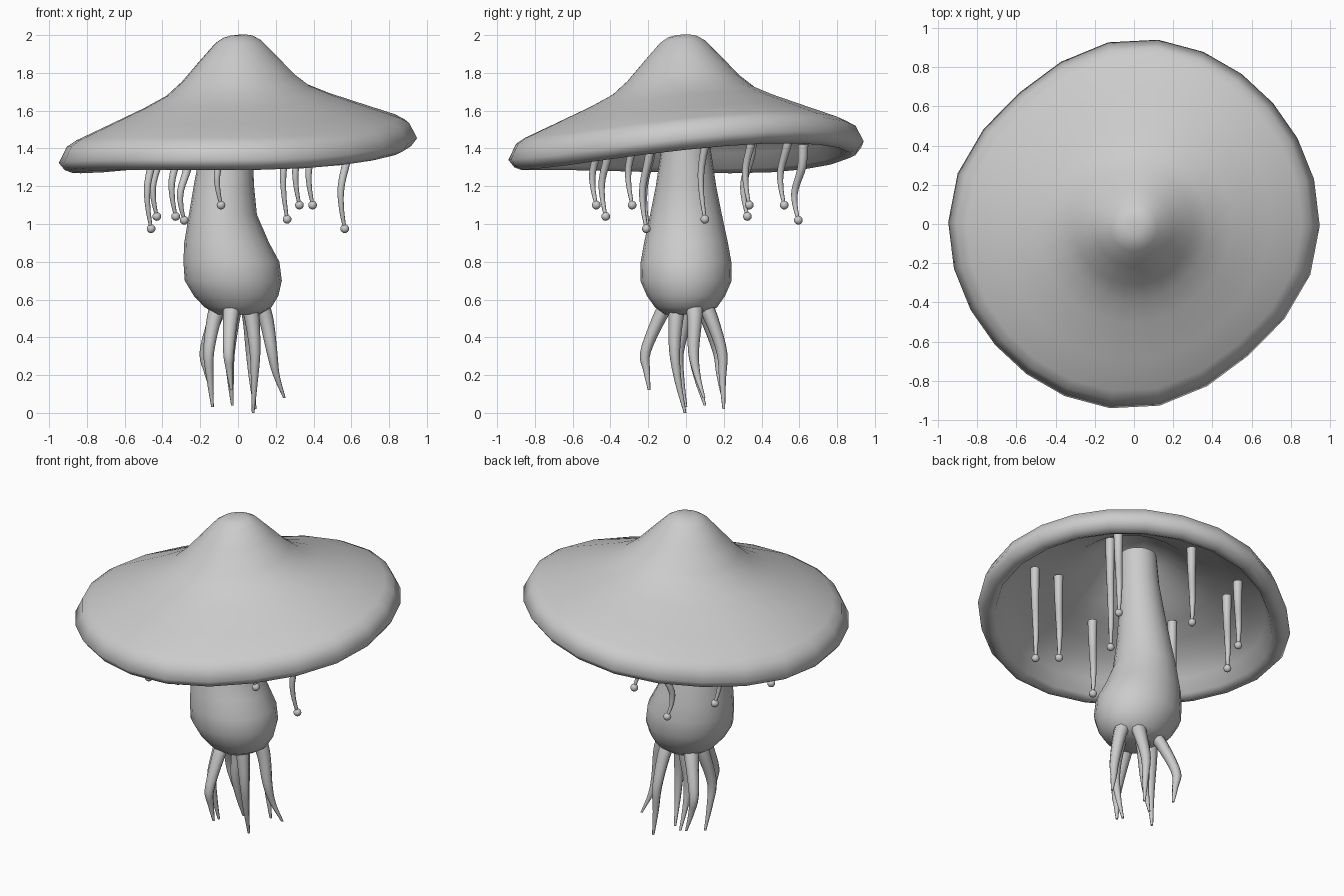
import bpy
import bmesh
import math
from mathutils import Vector

cube = bpy.data.objects.get("Cube")
if cube:
    bpy.data.objects.remove(cube, do_unlink=True)

grey = bpy.data.materials.new("plain grey")
grey.use_nodes = True
grey.diffuse_color = (0.6, 0.6, 0.6, 1)
grey.node_tree.nodes["Principled BSDF"].inputs["Base Color"].default_value = grey.diffuse_color


def finish(name, bm, sharp=50):
    bmesh.ops.recalc_face_normals(bm, faces=bm.faces)
    mesh = bpy.data.meshes.new(name)
    bm.to_mesh(mesh)
    bm.free()
    mesh.materials.append(grey)
    obj = bpy.data.objects.new(name, mesh)
    bpy.context.collection.objects.link(obj)
    bpy.ops.object.select_all(action="DESELECT")
    obj.select_set(True)
    bpy.context.view_layer.objects.active = obj
    bpy.ops.object.shade_smooth_by_angle(angle=math.radians(sharp))
    return obj


def ellipse_point(ring, t):
    x, y, z, rx, ry = ring
    return Vector((x + rx * math.cos(t), y + ry * math.sin(t), z))


def loft(name, rings, sides, place=ellipse_point, sharp=50):
    """Skin a stack of rings; place(ring, t) gives the point at angle t."""
    bm = bmesh.new()
    loops = [[bm.verts.new(place(ring, math.tau * i / sides)) for i in range(sides)]
             for ring in rings]
    for low, high in zip(loops, loops[1:]):
        for i in range(sides):
            j = (i + 1) % sides
            bm.faces.new((low[i], low[j], high[j], high[i]))
    bm.faces.new(loops[0])
    bm.faces.new(loops[-1])
    return finish(name, bm, sharp)


def smooth_path(points, steps=4):
    """Catmull-Rom path through the given points."""
    pts = [Vector(p) for p in points]
    pts = [2 * pts[0] - pts[1]] + pts + [2 * pts[-1] - pts[-2]]
    path = []
    for a, b, c, d in zip(pts, pts[1:], pts[2:], pts[3:]):
        for k in range(steps):
            t = k / steps
            path.append(0.5 * (2 * b + (c - a) * t + (2 * a - 5 * b + 4 * c - d) * t * t
                               + (3 * b - a - 3 * c + d) * t ** 3))
    return path + [pts[-2]]


def strand(name, points, thick, thin, sides=8):
    path = smooth_path(points)
    last = len(path) - 1
    rings = []
    for i, p in enumerate(path):
        r = thin + (thick - thin) * (1 - i / last)
        rings.append((p.x, p.y, p.z, r, r))
    return loft(name, rings, sides, sharp=60)


# Cap: a thin tilted bell, drooping and narrowed across its long axis
LONG_AXIS = math.radians(41)


def cap_point(ring, t):
    r, z = ring
    share = r / 0.95
    a = t - 0.06 * math.sin(2 * t)
    radius = r * (1 - 0.065 * share * math.sin(a) ** 8 - 0.012 * share * math.cos(a) ** 8)
    wave = (0.077 * math.cos(a) - 0.012 * math.sin(a)) * share
    wave += 0.03 * math.cos(2 * a) * share
    return Vector((radius * math.cos(a + LONG_AXIS),
                   radius * math.sin(a + LONG_AXIS) - 0.02 * (1 - share), z + wave))


outer = [(0.04, 2.0), (0.08, 1.99), (0.12, 1.965), (0.2, 1.88), (0.3, 1.77),
         (0.38, 1.703), (0.5, 1.645), (0.7, 1.563), (0.86, 1.498), (0.91, 1.468), (0.952, 1.385)]
inner = [(0.92, 1.345), (0.88, 1.328), (0.84, 1.35), (0.8, 1.43), (0.7, 1.515),
         (0.6, 1.565), (0.48, 1.615), (0.36, 1.67), (0.2, 1.8), (0.08, 1.87)]
loft("cap", outer + inner, 24, cap_point, 70)

# Stalk: a leaning bulb that narrows up into the cap
stalk = [(0.0, 0.52, 0.11, 0.11), (0.0, 0.56, 0.178, 0.165), (-0.01, 0.62, 0.224, 0.207),
         (-0.025, 0.7, 0.257, 0.242), (-0.035, 0.8, 0.254, 0.24), (-0.06, 0.9, 0.225, 0.222),
         (-0.08, 1.05, 0.18, 0.19), (-0.075, 1.2, 0.16, 0.16), (-0.06, 1.4, 0.137, 0.13),
         (-0.04, 1.6, 0.117, 0.112), (-0.03, 1.78, 0.108, 0.105)]
loft("stalk", [(x, 0, z, rx, ry) for x, z, rx, ry in stalk], 20)

# Roots: start, middle and tip of each tapering leg
roots = [
    ((-0.035, -0.1), (-0.05, -0.215), (-0.035, -0.195, 0.12)),
    ((-0.11, 0.02), (-0.155, -0.04), (-0.135, 0.0, 0.03)),
    ((-0.02, 0.05), (-0.045, 0.04), (-0.03, 0.1, 0.04)),
    ((0.065, -0.05), (0.09, -0.06), (0.08, -0.005, 0.0)),
    ((0.06, 0.1), (0.07, 0.19), (0.09, 0.2, 0.02)),
    ((0.13, 0.05), (0.18, 0.04), (0.245, 0.095, 0.08)),
    ((-0.09, 0.08), (-0.175, 0.17), (-0.135, 0.19, 0.1)),
]
for n, (s, m, t) in enumerate(roots):
    path = [(s[0] * 0.85, s[1] * 0.85, 0.6), (s[0] * 0.6 + m[0] * 0.4, s[1] * 0.6 + m[1] * 0.4, 0.49),
            (*m, 0.32), (m[0] * 0.65 + t[0] * 0.35, m[1] * 0.65 + t[1] * 0.35, (0.32 + t[2]) / 2), t]
    strand(f"root_{n + 1}", path, 0.05, 0.007)

# Feelers: wavy threads under the cap, each ending in a bead (x, y, z, top)
feelers = [(-0.46, -0.2, 0.975, 1.57), (0.565, -0.21, 0.975, 1.55), (-0.33, -0.425, 1.04, 1.54),
           (-0.43, 0.325, 1.04, 1.5), (0.26, 0.1, 1.025, 1.72), (-0.285, 0.595, 1.02, 1.42),
           (-0.09, -0.475, 1.1, 1.56), (0.325, -0.285, 1.1, 1.62), (0.395, 0.335, 1.1, 1.62),
           (0.0, 0.52, 1.1, 1.57)]
sways = ((0, 0.025), (0.3, 0.018), (0.6, -0.018), (0.8, -0.018), (1, 0))
for n, (x, y, z, top) in enumerate(feelers):
    path = [(x + sway, y + sway, top + (z - top) * t) for t, sway in sways]
    strand(f"feeler_{n + 1}", path, 0.028, 0.009)
    bm = bmesh.new()
    bmesh.ops.create_uvsphere(bm, u_segments=12, v_segments=8, radius=0.023)
    bmesh.ops.translate(bm, verts=bm.verts, vec=(x, y, z))
    finish(f"bead_{n + 1}", bm)
